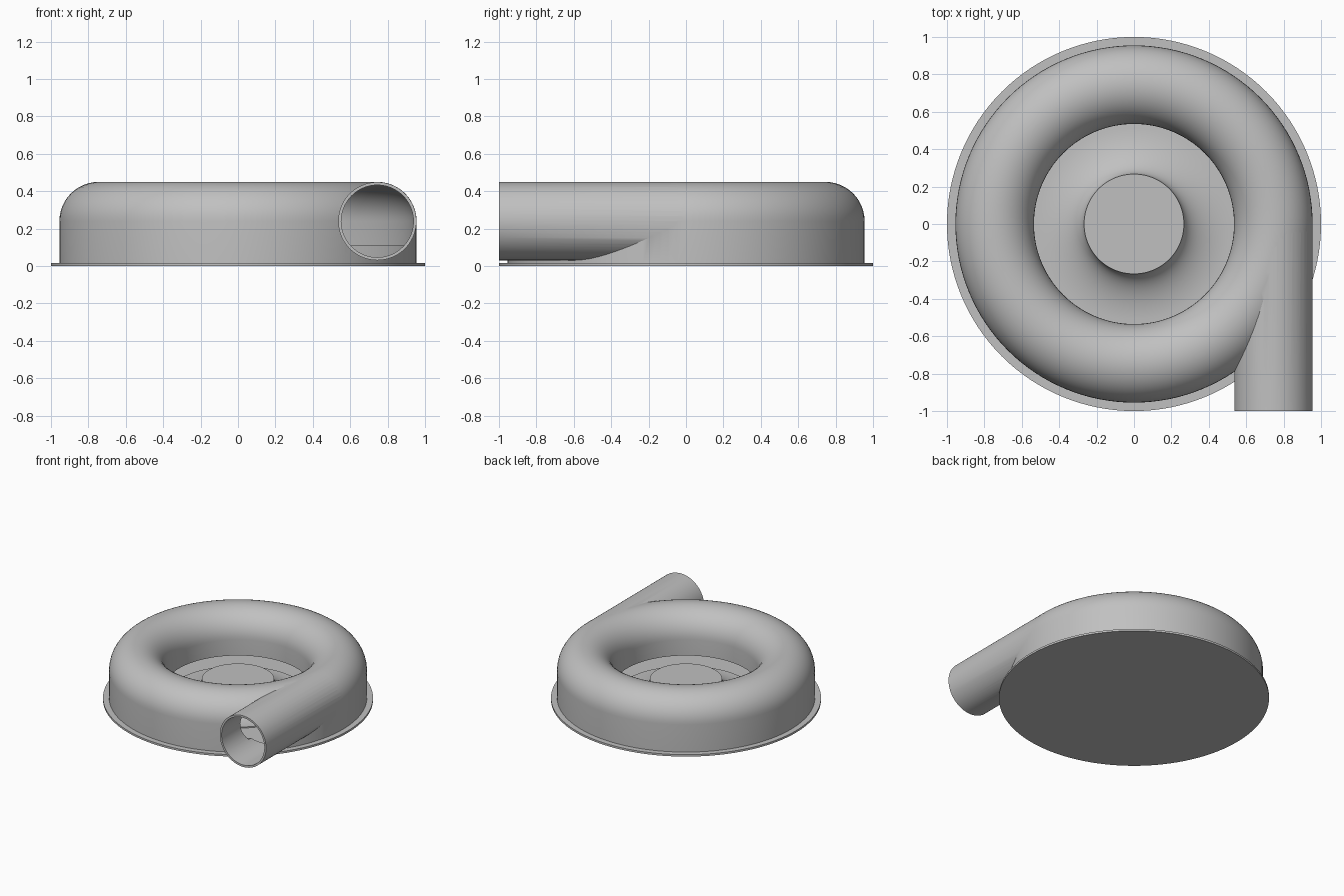
import bpy, bmesh, math
from mathutils import Matrix

cube = bpy.data.objects.get("Cube")
if cube:
    bpy.data.objects.remove(cube, do_unlink=True)

SEGMENTS = 128
TUBE_R, TUBE_MID, TUBE_Z = 0.21, 0.745, 0.24
WALL = 0.016

grey = bpy.data.materials.new("plain_grey")
grey.use_nodes = True
color = (0.53, 0.53, 0.53, 1)
grey.diffuse_color = color
grey.node_tree.nodes["Principled BSDF"].inputs["Base Color"].default_value = color


def make_object(name, bm):
    bmesh.ops.recalc_face_normals(bm, faces=bm.faces)
    mesh = bpy.data.meshes.new(name)
    bm.to_mesh(mesh)
    bm.free()
    mesh.materials.append(grey)
    obj = bpy.data.objects.new(name, mesh)
    bpy.context.collection.objects.link(obj)
    return obj


def lathe(name, profile):
    """Revolve a closed (radius, height) outline about z."""
    bm = bmesh.new()
    rings = []
    for i in range(SEGMENTS):
        a = 2 * math.pi * i / SEGMENTS
        rings.append([bm.verts.new((r * math.cos(a), r * math.sin(a), z)) for r, z in profile])
    n = len(profile)
    for i in range(SEGMENTS):
        a, b = rings[i], rings[(i + 1) % SEGMENTS]
        for j in range(n):
            k = (j + 1) % n
            bm.faces.new((a[j], b[j], b[k], a[k]))
    # Points on the axis collapse to one
    bmesh.ops.remove_doubles(bm, verts=bm.verts, dist=1e-5)
    bmesh.ops.dissolve_degenerate(bm, edges=bm.edges, dist=1e-6)
    return make_object(name, bm)


def rod_along_y(name, radius, y0, y1):
    bm = bmesh.new()
    place = Matrix.Translation((TUBE_MID, (y0 + y1) / 2, TUBE_Z)) @ Matrix.Rotation(math.pi / 2, 4, "X")
    bmesh.ops.create_cone(bm, cap_ends=True, segments=72, radius1=radius, radius2=radius,
                          depth=y1 - y0, matrix=place)
    return make_object(name, bm)


def arch(radius, steps=24):
    """Upper half of the tube section, from outside to inside."""
    return [(TUBE_MID + radius * math.cos(math.pi * i / steps),
             TUBE_Z + radius * math.sin(math.pi * i / steps)) for i in range(steps + 1)]


def combine(target, tool, operation):
    mod = target.modifiers.new(operation.lower(), "BOOLEAN")
    mod.operation, mod.object, mod.solver = operation, tool, "EXACT"
    tool.hide_render = True
    bpy.context.view_layer.objects.active = target
    bpy.ops.object.modifier_apply(modifier=mod.name)
    bpy.data.objects.remove(tool, do_unlink=True)


# Base plate
base_plate = lathe("base_plate", [(0, 0), (1, 0), (1, 0.016), (0, 0.016)])

# Ring casing joined to the straight outlet pipe
inner, outer = TUBE_MID - TUBE_R, TUBE_MID + TUBE_R
casing = lathe("scroll_casing", [(inner, 0.01), (outer, 0.01)] + arch(TUBE_R))
combine(casing, rod_along_y("pipe_solid", TUBE_R - 0.001, -1, 0), "UNION")

# Hollow channel with a ledge outside and a slot under the inner wall
channel = lathe("channel_cutter", [(inner - 0.02, -0.02), (outer - 0.04, -0.02), (outer - 0.04, 0.11),
                                   (outer - WALL, 0.11)] + arch(TUBE_R - WALL)
                + [(inner + WALL, 0.11), (inner - 0.02, 0.11)])
combine(casing, channel, "DIFFERENCE")
combine(casing, rod_along_y("bore_cutter", TUBE_R - WALL - 0.001, -1.1, 0.01), "DIFFERENCE")

# Flared central hub
flare = []
for i in range(17):
    a = math.pi / 2 * (1 - i / 16)
    flare.append((inner - 0.268 * math.cos(a), 0.17 - 0.145 * math.sin(a)))
hub = lathe("flared_hub", [(0, 0.01), (inner, 0.01)] + flare + [(0, 0.17)])

# Smooth curves, sharp rims
for obj in (base_plate, casing, hub):
    bpy.ops.object.select_all(action="DESELECT")
    obj.select_set(True)
    bpy.context.view_layer.objects.active = obj
    bpy.ops.object.shade_smooth_by_angle(angle=math.radians(30))
